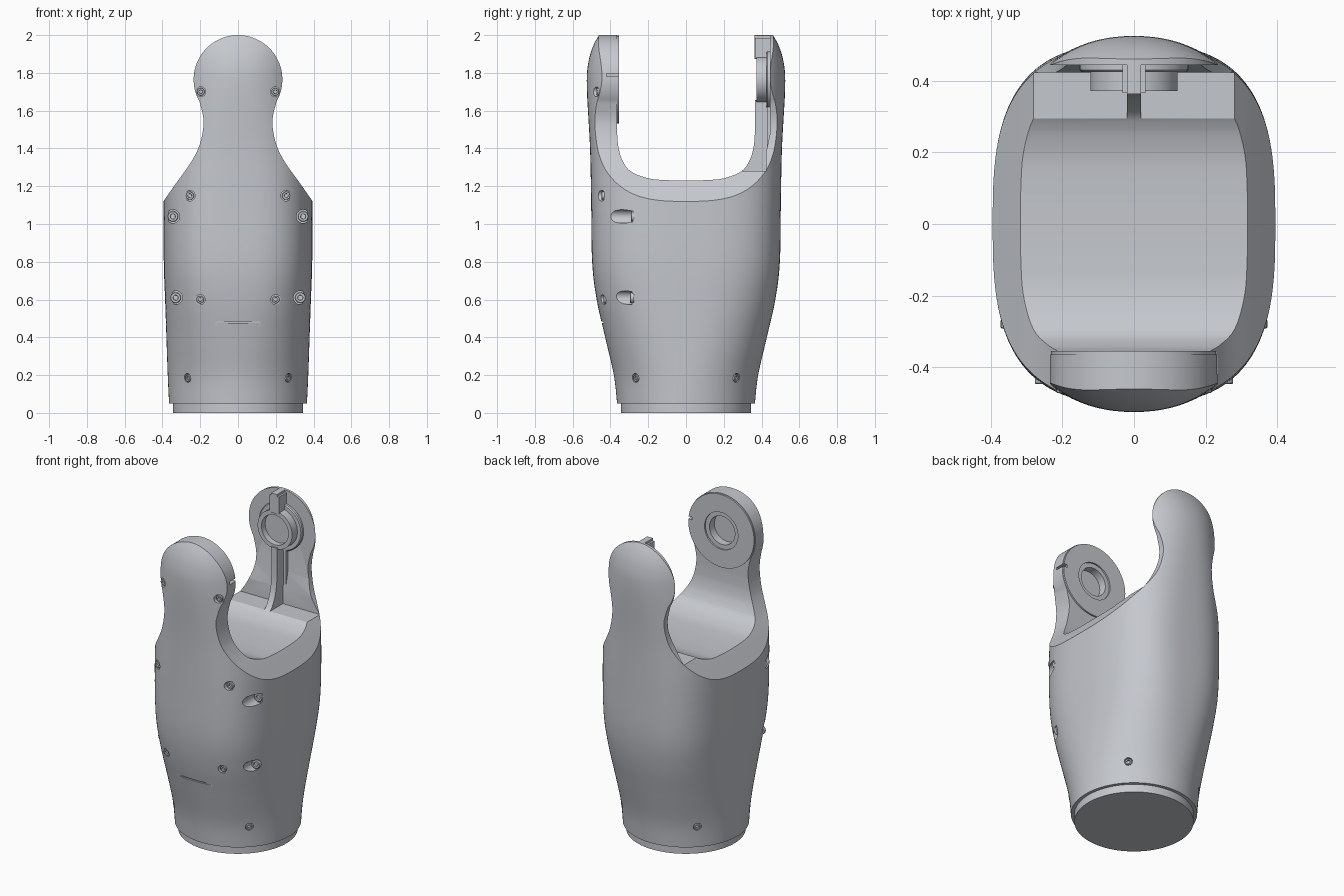
import bpy, bmesh, math
from mathutils import Vector

cube = bpy.data.objects.get("Cube")
if cube:
    bpy.data.objects.remove(cube)

grey = bpy.data.materials.new("light_grey")
grey.use_nodes = True
COLOUR = (0.56, 0.58, 0.62, 1)
grey.diffuse_color = COLOUR
grey.node_tree.nodes["Principled BSDF"].inputs["Base Color"].default_value = COLOUR

HEAD_Z, HEAD_R = 1.765, 0.235


def finish(name, bm):
    bmesh.ops.recalc_face_normals(bm, faces=bm.faces[:])
    mesh = bpy.data.meshes.new(name)
    bm.to_mesh(mesh)
    bm.free()
    mesh.materials.append(grey)
    ob = bpy.data.objects.new(name, mesh)
    bpy.context.collection.objects.link(ob)
    return ob


def bridge(name, rings):
    """Skin a list of closed rings and cap both ends."""
    bm = bmesh.new()
    rows = [[bm.verts.new(p) for p in ring] for ring in rings]
    for low, high in zip(rows, rows[1:]):
        for i in range(len(low)):
            j = (i + 1) % len(low)
            bm.faces.new((low[i], low[j], high[j], high[i]))
    bm.faces.new(rows[0])
    bm.faces.new(rows[-1])
    return finish(name, bm)


def prism(name, pts, axis, a, b):
    """Extrude a 2D outline (u, z) along x or y."""
    place = (lambda u, z, d: (d, u, z)) if axis == "X" else (lambda u, z, d: (u, d, z))
    return bridge(name, [[place(u, z, d) for u, z in pts] for d in (a, b)])


def box(name, x, y, z):
    return prism(name, [(x[0], z[0]), (x[1], z[0]), (x[1], z[1]), (x[0], z[1])], "Y", *y)


def lathe(name, profile, origin, direction, segs=48):
    """Spin (radius, distance) pairs about an axis."""
    turn = Vector((0, 0, 1)).rotation_difference(Vector(direction))
    rings = []
    for r, d in profile:
        ring = [Vector((r * math.cos(t), r * math.sin(t), d))
                for t in (2 * math.pi * i / segs for i in range(segs))]
        rings.append([turn @ p + Vector(origin) for p in ring])
    return bridge(name, rings)


def spline(points, steps):
    """Smooth curve through points of any dimension."""
    pts = [points[0]] + list(points) + [points[-1]]
    out = []
    for p0, p1, p2, p3 in zip(pts, pts[1:], pts[2:], pts[3:]):
        for s in range(steps):
            t = s / steps
            out.append(tuple(
                b + t * ((c - a) + t * ((2 * a - 5 * b + 4 * c - d) + t * (3 * b - a - 3 * c + d))) / 2
                for a, b, c, d in zip(p0, p1, p2, p3)))
    return out + [points[-1]]


def boolean(target, cutter, operation="DIFFERENCE"):
    mod = target.modifiers.new("cut", "BOOLEAN")
    mod.operation, mod.object, mod.solver = operation, cutter, "EXACT"
    bpy.context.view_layer.objects.active = target
    bpy.ops.object.modifier_apply(modifier=mod.name)
    bpy.data.objects.remove(cutter)


# Main shell: height, half width, half depth, squareness
sections = spline([
    (0.05, 0.365, 0.365, 2.0), (0.2, 0.372, 0.382, 2.05), (0.4, 0.379, 0.428, 2.3),
    (0.6, 0.386, 0.473, 2.6), (0.8, 0.393, 0.497, 2.85), (1.1, 0.395, 0.502, 2.9),
    (1.4, 0.397, 0.508, 2.6), (1.72, 0.4, 0.525, 2.25), (1.85, 0.4, 0.518, 2.2),
    (1.95, 0.4, 0.488, 2.2), (2.05, 0.4, 0.43, 2.2)], 5)


def power(v, n):
    return math.copysign(abs(v) ** (2 / n), v)


def shell_ring(z, rx, ry, n, segs=112):
    angles = [2 * math.pi * i / segs for i in range(segs)]
    return [(rx * power(math.cos(t), n), ry * power(math.sin(t), n), z) for t in angles]


def front_y(x, z):
    """Front surface of the shell at a given x and height."""
    _, rx, ry, n = min(sections, key=lambda s: abs(s[0] - z))
    return -ry * (1 - (abs(x) / rx) ** n) ** (1 / n)


body = bridge("fork_body", [shell_ring(*s) for s in sections])

# Front outline: round head, neck and shoulders
head_arc = [(HEAD_R * math.cos(a), HEAD_Z + HEAD_R * math.sin(a))
            for a in (math.radians(90 - 4 * i) for i in range(31))]
neck = spline([head_arc[-1], (0.182, 1.54), (0.203, 1.42), (0.25, 1.325),
               (0.325, 1.22), (0.395, 1.12), (0.44, 1.055)], 5)
half = head_arc + neck[1:] + [(0.6, 0.9), (0.6, -0.1)]
outline = half + [(-x, z) for x, z in reversed(half[1:])]
boolean(body, prism("outline_cutter", outline, "Y", -0.8, 0.8), "INTERSECT")

# U-shaped gap between the two arms
corner = spline([(0.365, 1.5), (0.36, 1.42), (0.34, 1.345), (0.295, 1.28),
                 (0.2, 1.242), (0.1, 1.232), (0, 1.23)], 5)
gap = [(0.362, 2.2)] + corner
gap += [(-y, z) for y, z in reversed(corner[:-1])] + [(-0.365, 2.2)]
boolean(body, prism("gap_cutter", gap, "X", -0.8, 0.8))

# Back arm hollowed on both sides of a central rib
recess = [(0.2, 1.28), (0.424, 1.28), (0.424, 1.38), (0.445, 1.48), (0.445, 2.2), (0.2, 2.2)]
for side in (-1, 1):
    boolean(body, prism("recess_cutter", recess, "X", side * 0.02, side * 0.8))
boolean(body, lathe("rib_cutter", [(0.11, 0), (0.11, 0.2)], (0, 0.21, HEAD_Z), (0, 1, 0)))

# Screw positions on the front: x, height, bore radius, seat depth behind the surface
small = [(0.255, 1.15, 0.028, 0.012), (0.2, 0.6, 0.026, 0.014), (0.197, 1.7, 0.026, 0.014)]
large = [(0.345, 1.04, 0.036, -0.28), (0.33, 0.61, 0.036, -0.285)]
screws = []
for side in (-1, 1):
    for x, z, r, seat in small:
        screws.append(((side * x, front_y(x, z) + seat, z), (0, -1, 0), r))
    for x, z, r, seat in large:
        screws.append(((side * x, seat, z), (0, -1, 0), r))
    for end in (-1, 1):
        out = Vector((side, end, 0)).normalized()
        screws.append((out * 0.366 + Vector((0, 0, 0.185)), out, 0.024))

for place, out, r in screws:
    boolean(body, lathe("bore_cutter", [(r, 0), (r, 0.3)], place, out, 24))

# Thin slit across the lower front
boolean(body, box("slit_cutter", (-0.115, 0.115), (-0.6, -0.436), (0.476, 0.484)))

# Front arm: bearing disc with stepped socket and an edge notch
boolean(body, lathe("socket_cutter", [(0.09, 0), (0.09, 0.3)], (0, -0.415, HEAD_Z), (0, 1, 0)))
disc = lathe("bearing_disc", [(0.232, 0), (0.232, 0.05)], (0, -0.405, HEAD_Z), (0, 1, 0), 80)
boolean(disc, lathe("step_cutter", [(0.118, 0), (0.118, 0.1)], (0, -0.372, HEAD_Z), (0, 1, 0)))
boolean(disc, lathe("hole_cutter", [(0.095, 0), (0.095, 0.3)], (0, -0.5, HEAD_Z), (0, 1, 0)))
for part in (body, disc):
    boolean(part, box("notch_cutter", (0.205, 0.4), (-0.42, -0.3), (1.78, 1.797)))

# Back arm: pivot ring, its flange and the short key above
ring = lathe("pivot_ring", [(0.122, 0), (0.122, 0.075)], (0, 0.372, HEAD_Z), (0, 1, 0))
boolean(ring, lathe("ring_cutter", [(0.095, 0), (0.095, 0.2)], (0, 0.21, HEAD_Z), (0, 1, 0)))
flange = lathe("pivot_flange", [(0.146, 0), (0.152, 0.006), (0.152, 0.03)],
               (0, 0.425, HEAD_Z), (0, 1, 0))
rib_base = box("rib_flange", (-0.04, 0.04), (0.428, 0.46), (1.4, 1.65))
key = box("top_key", (-0.032, 0.032), (0.366, 0.46), (1.875, 1.985))

# Bottom mounting ring
base = lathe("base_ring", [(0.345, 0), (0.345, 0.06)], (0, 0, 0), (0, 0, 1), 96)

parts = [body, disc, ring, flange, rib_base, key, base]

# Socket-head screws sitting in their bores
for i, (place, out, r) in enumerate(screws):
    profile = [(r * 0.78, -0.01), (r * 0.78, 0.009), (r * 0.7, 0.012),
               (r * 0.4, 0.012), (r * 0.36, 0.002)]
    parts.append(lathe(f"screw_{i + 1}", profile, place, out, 18))

# Smooth curved faces, keep edges crisp
bpy.ops.object.select_all(action="DESELECT")
for part in parts:
    part.select_set(True)
bpy.context.view_layer.objects.active = body
bpy.ops.object.shade_smooth_by_angle(angle=math.radians(28))
